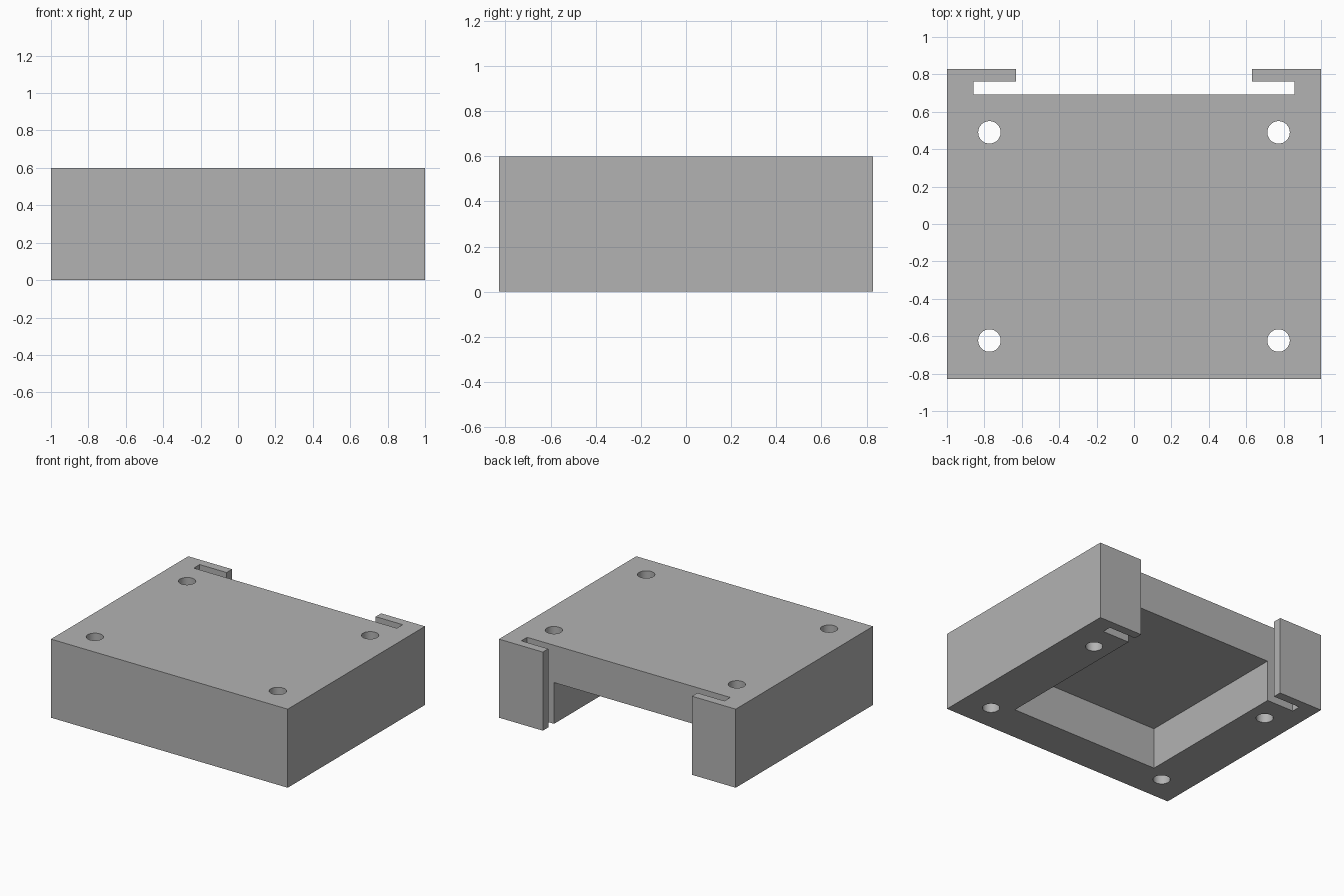
import bpy
import bmesh
from math import radians

cube = bpy.data.objects.get("Cube")
if cube:
    bpy.data.objects.remove(cube, do_unlink=True)

HEIGHT, HALF_W, HALF_D = 0.6, 1.0, 0.828
BACK, SLOT_BACK = 0.692, 0.762       # rear of the body, inner face of the clips
CLIP_IN, SLOT_OUT = 0.63, 0.858      # clip tips and slot ends

grey = bpy.data.materials.new("plain_grey")
grey.use_nodes = True
grey.diffuse_color = (0.45, 0.45, 0.45, 1)
grey.node_tree.nodes["Principled BSDF"].inputs["Base Color"].default_value = (0.45, 0.45, 0.45, 1)


def prism(name, outline, z0, z1):
    """Extrude a flat outline upwards from z0 to z1."""
    bm = bmesh.new()
    base = bm.faces.new([bm.verts.new((x, y, z0)) for x, y in outline])
    top = bmesh.ops.extrude_face_region(bm, geom=[base])["geom"]
    bmesh.ops.translate(bm, vec=(0, 0, z1 - z0),
                        verts=[v for v in top if isinstance(v, bmesh.types.BMVert)])
    bmesh.ops.recalc_face_normals(bm, faces=bm.faces)
    mesh = bpy.data.meshes.new(name)
    bm.to_mesh(mesh)
    bm.free()
    obj = bpy.data.objects.new(name, mesh)
    bpy.context.collection.objects.link(obj)
    mesh.materials.append(grey)
    return obj


def cut(target, cutter):
    """Subtract the cutter from the target, then discard it."""
    cutter.hide_render = True
    bpy.ops.object.select_all(action="DESELECT")
    bpy.context.view_layer.objects.active = target
    target.select_set(True)
    mod = target.modifiers.new("cut", "BOOLEAN")
    mod.operation, mod.solver, mod.object = "DIFFERENCE", "EXACT", cutter
    bpy.ops.object.modifier_apply(modifier=mod.name)
    bpy.data.objects.remove(cutter, do_unlink=True)


# Body with two hooked rear clips: half outline mirrored across x
half = [(HALF_W, -HALF_D), (HALF_W, HALF_D), (CLIP_IN, HALF_D), (CLIP_IN, SLOT_BACK),
        (SLOT_OUT, SLOT_BACK), (SLOT_OUT, BACK)]
body = prism("mount_body", half + [(-x, y) for x, y in reversed(half)], 0, HEIGHT)

# Underside recess, open to the rear between the clips
recess = [(-CLIP_IN, -0.535), (CLIP_IN, -0.535), (CLIP_IN, 0.73), (-CLIP_IN, 0.73)]
cut(body, prism("recess_cutter", recess, -0.1, 0.315))

# Four vertical screw holes
for x in (-0.773, 0.773):
    for y in (-0.623, 0.49):
        bpy.ops.mesh.primitive_cylinder_add(vertices=48, radius=0.06, depth=1,
                                            location=(x, y, HEIGHT / 2))
        hole = bpy.context.object
        hole.name = "screw_hole_cutter"
        hole.data.materials.append(grey)
        cut(body, hole)

bpy.context.view_layer.objects.active = body
body.select_set(True)
bpy.ops.object.shade_smooth_by_angle(angle=radians(30))
